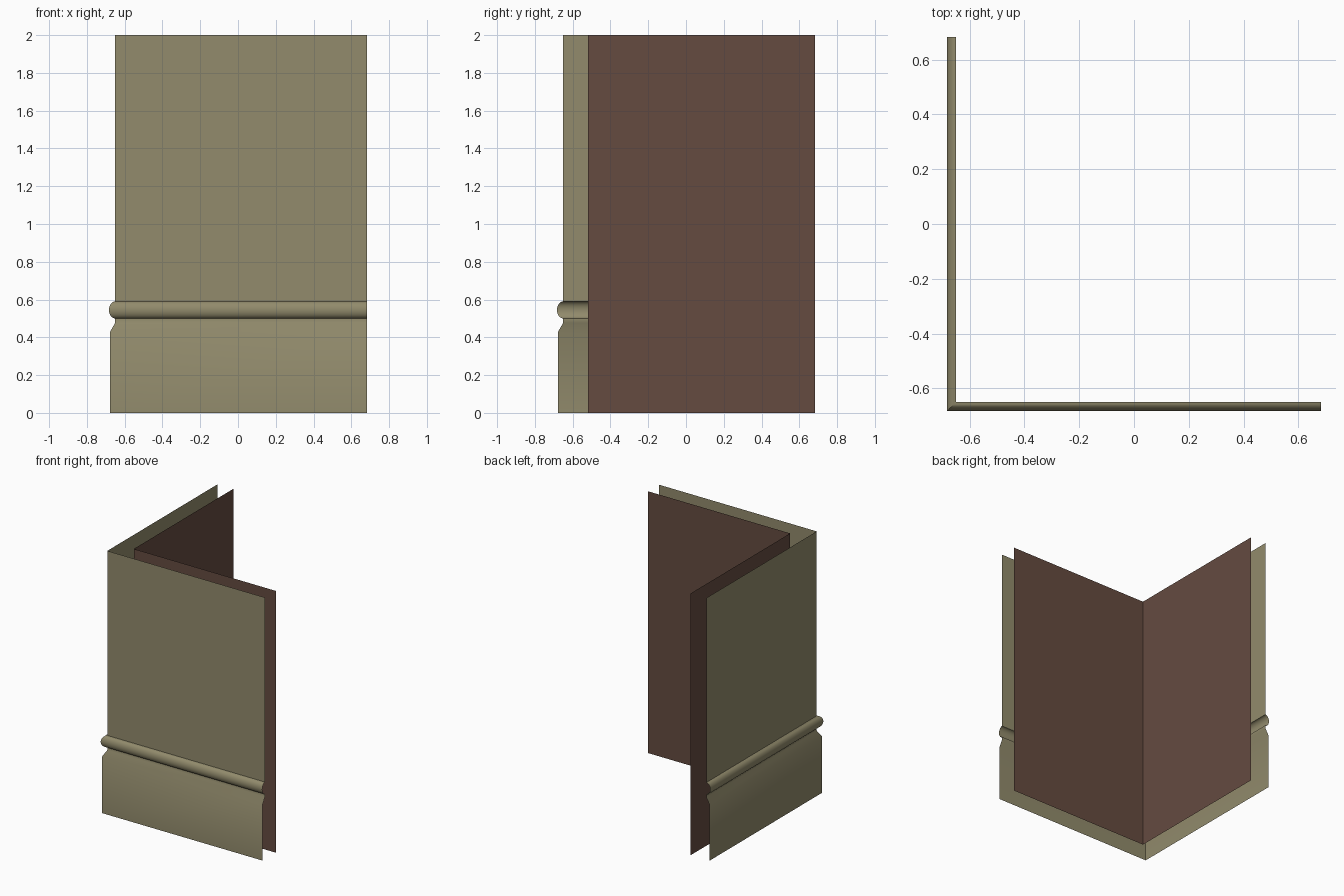
import bpy, bmesh, math

if "Cube" in bpy.data.objects:
    bpy.data.objects.remove(bpy.data.objects["Cube"])


def material(name, rgb):
    m = bpy.data.materials.new(name)
    m.diffuse_color = (*rgb, 1)
    m.use_nodes = True
    m.node_tree.nodes["Principled BSDF"].inputs["Base Color"].default_value = m.diffuse_color
    return m


def corner_sheet(name, profile, mat, inward=False):
    """Sweep a (distance, height) profile around the L-shaped corner, mitred."""
    end = 0.683
    bm = bmesh.new()
    rows = [[bm.verts.new(p) for p in ((end, -d, z), (-d, -d, z), (-d, end, z))]
            for d, z in profile]
    for lo, hi in zip(rows, rows[1:]):
        for i in range(2):
            f = [lo[i], hi[i], hi[i + 1], lo[i + 1]]
            bm.faces.new(f if inward else f[::-1])
    for f in bm.faces:
        f.normal_update()
        # front run must face -y (outer sheet) or +y (inner sheet)
        c = f.calc_center_median()
        n = f.normal.y if c.x > -0.3 else f.normal.x
        if (n > 0) != inward:
            f.normal_flip()
    me = bpy.data.meshes.new(name)
    bm.to_mesh(me)
    bm.free()
    me.materials.append(mat)
    ob = bpy.data.objects.new(name, me)
    bpy.context.collection.objects.link(ob)
    bpy.context.view_layer.objects.active = ob
    ob.select_set(True)
    bpy.ops.object.shade_smooth_by_angle(angle=math.radians(30))
    ob.select_set(False)
    return ob


olive = material("olive plaster", (0.287, 0.258, 0.150))
brown = material("brown backing", (0.130, 0.070, 0.051))

# Outer wall: skirting, sloped cap, rounded bead, plain upper wall
bead = [(0.65 + 0.033 * math.cos(a), 0.545 + 0.045 * math.sin(a))
        for a in (math.radians(-90 + 180 * k / 12) for k in range(13))]
outer = [(0.677, 0), (0.677, 0.43), (0.65, 0.477)] + bead + [(0.65, 2)]
corner_sheet("outer_wall", outer, olive)

# Inner wall: plain sheets behind
corner_sheet("inner_wall", [(0.518, 0), (0.518, 2)], brown, inward=True)
